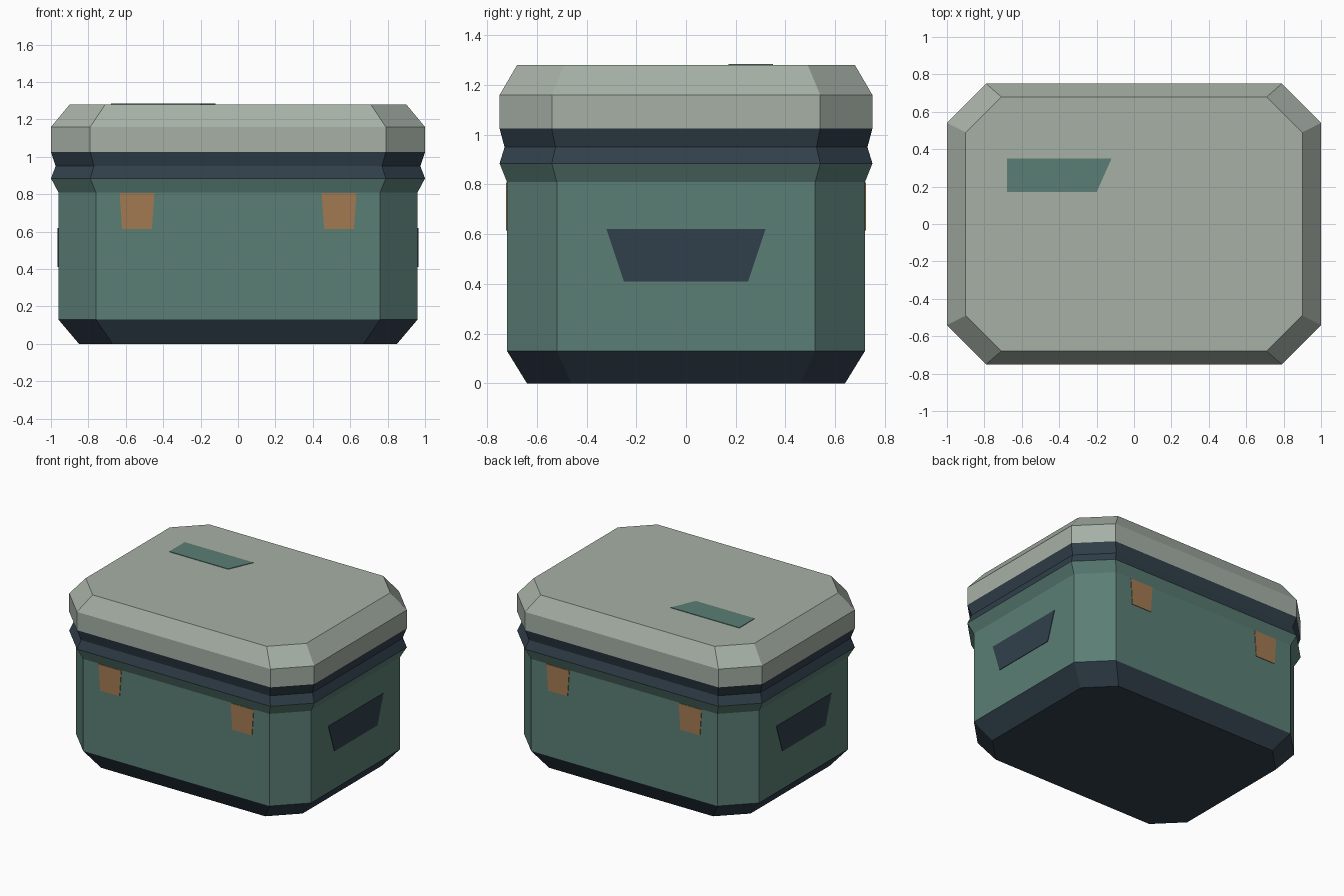
import bpy, bmesh
from mathutils import Vector

cube = bpy.data.objects.get("Cube")
if cube:
    bpy.data.objects.remove(cube, do_unlink=True)


def material(name, rgb):
    lin = [((c / 255 + 0.055) / 1.055) ** 2.4 for c in rgb] + [1.0]
    m = bpy.data.materials.new(name)
    m.use_nodes = True
    m.diffuse_color = lin
    m.node_tree.nodes["Principled BSDF"].inputs["Base Color"].default_value = lin
    return m


green = material("muted green", (91, 126, 117))
grey = material("pale grey", (166, 176, 166))
navy = material("dark navy", (49, 64, 75))
orange = material("dull orange", (162, 122, 82))


def finish(bm, name, mat):
    mesh = bpy.data.meshes.new(name)
    bmesh.ops.recalc_face_normals(bm, faces=bm.faces)
    bm.to_mesh(mesh)
    bm.free()
    mesh.materials.append(mat)
    obj = bpy.data.objects.new(name, mesh)
    bpy.context.collection.objects.link(obj)
    return obj


def octagon(z, hx, hy, cx, cy):
    """Rectangle with cut corners: half sizes and half lengths of the straight sides."""
    return [Vector((x, y, z)) for x, y in (
        (cx, -hy), (hx, -cy), (hx, cy), (cx, hy),
        (-cx, hy), (-hx, cy), (-hx, -cy), (-cx, -hy))]


def shell(name, mat, rings, cap=None):
    """Loft cut-corner rings, optionally closing the first (0) or last (-1)."""
    bm = bmesh.new()
    loops = [[bm.verts.new(p) for p in octagon(*r)] for r in rings]
    for a, b in zip(loops, loops[1:]):
        for i in range(8):
            j = (i + 1) % 8
            bm.faces.new((a[i], a[j], b[j], b[i]))
    if cap is not None:
        bm.faces.new(loops[cap])
    else:
        # thin seam lips keep the normals of open bands outward
        pass
    return finish(bm, name, mat)


def plate(name, mat, points, normal, thick=0.004):
    """Thin flat panel standing just proud of the surface it lies on."""
    bm = bmesh.new()
    low = [bm.verts.new(Vector(p)) for p in points]
    face = bm.faces.new(low)
    out = bmesh.ops.extrude_face_region(bm, geom=[face])
    moved = [g for g in out["geom"] if isinstance(g, bmesh.types.BMVert)]
    bmesh.ops.translate(bm, verts=moved, vec=Vector(normal) * thick)
    return finish(bm, name, mat)


# Shared outlines: hx, hy, cx, cy
FOOT = (0.85, 0.64, 0.67, 0.46)
BODY = (0.96, 0.72, 0.76, 0.52)
GROOVE = (0.975, 0.73, 0.77, 0.525)
RIM = (1.0, 0.75, 0.79, 0.54)
TOP = (0.90, 0.68, 0.71, 0.49)

# Main shells
shell("base", navy, [(0, *FOOT), (0.13, *BODY)], cap=0)
shell("body", green, [(0.13, *BODY), (0.81, *BODY), (0.885, *RIM)])
shell("seal", navy, [(0.885, *RIM), (0.95, *GROOVE), (1.025, *RIM)])
shell("lid", grey, [(1.025, *RIM), (1.16, *RIM), (1.28, *TOP)], cap=-1)

# Side grips
for side, s in (("left", 1), ("right", -1)):
    x = s * 0.96
    plate(side + "_grip", navy,
          [(x, -0.25, 0.41), (x, 0.25, 0.41), (x, 0.32, 0.62), (x, -0.32, 0.62)],
          (s, 0, 0))

# Latches on front and back
for end, e in (("front", -1), ("back", 1)):
    for side, s in (("left", 1), ("right", -1)):
        y, mid = e * 0.72, s * 0.54
        plate(f"{end}_{side}_latch", orange,
              [(mid - 0.08, y, 0.615), (mid + 0.08, y, 0.615),
               (mid + 0.093, y, 0.808), (mid - 0.093, y, 0.808)], (0, e, 0))

# Label panel on the lid
plate("lid_panel", green,
      [(-0.68, 0.17, 1.28), (-0.2, 0.17, 1.28), (-0.12, 0.35, 1.28), (-0.68, 0.35, 1.28)],
      (0, 0, 1))
